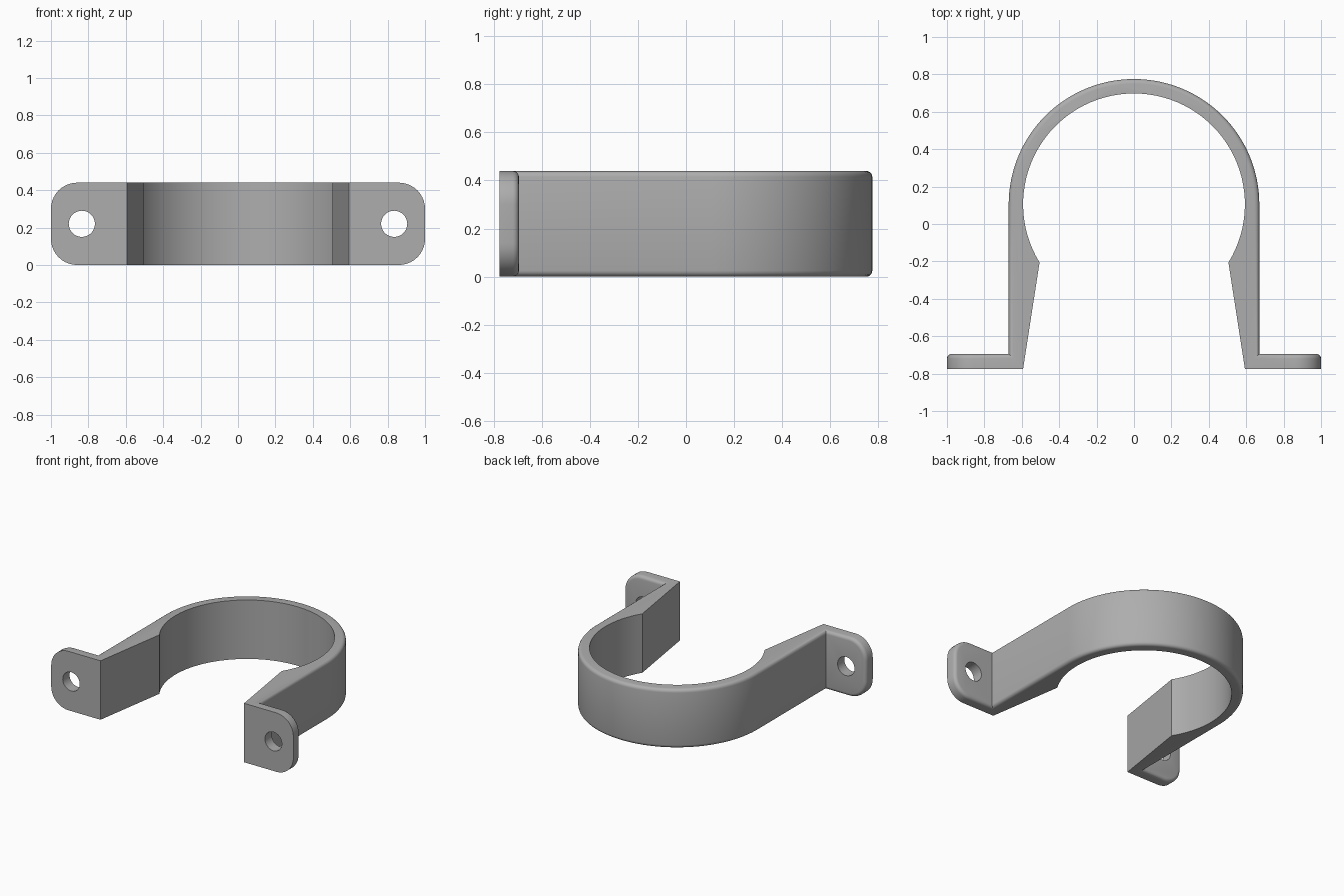
import bpy
import bmesh
from math import cos, sin, pi, hypot, acos, radians

if "Cube" in bpy.data.objects:
    bpy.data.objects.remove(bpy.data.objects["Cube"], do_unlink=True)

HEIGHT = 0.44
CY = 0.105                      # centre of the round strap
R_OUT, R_IN = 0.67, 0.593
FRONT, BACK = -0.775, -0.695    # front and back of the feet
PINCH = 0.505                   # half gap at the narrowest point
STEPS = 64

grey = bpy.data.materials.new("grey metal")
grey.use_nodes = True
colour = (0.42, 0.42, 0.42, 1)
grey.diffuse_color = colour
grey.node_tree.nodes["Principled BSDF"].inputs["Base Color"].default_value = colour


def arc(radius, start, end):
    """Points along an arc around the strap centre."""
    angles = [start + (end - start) * i / STEPS for i in range(STEPS + 1)]
    return [(radius * cos(a), CY + radius * sin(a)) for a in angles]


# Plan outline: right foot, outer strap, left foot, inner strap
dip = acos(PINCH / R_IN)
outline = [(R_IN, FRONT), (1, FRONT), (1, BACK), (R_OUT, BACK)]
outline += arc(R_OUT, 0, pi)
outline += [(-R_OUT, BACK), (-1, BACK), (-1, FRONT), (-R_IN, FRONT)]
outline += arc(R_IN, pi + dip, -dip)

bm = bmesh.new()
base = bm.faces.new([bm.verts.new((x, y, 0)) for x, y in outline])
top = bmesh.ops.extrude_face_region(bm, geom=[base])["geom"]
bmesh.ops.translate(bm, vec=(0, 0, HEIGHT),
                    verts=[g for g in top if isinstance(g, bmesh.types.BMVert)])
bmesh.ops.recalc_face_normals(bm, faces=bm.faces)

# Large rounded corners at the ends of the feet
corners = [e for e in bm.edges
           if all(abs(v.co.x) > 0.99 for v in e.verts)
           and abs(e.verts[0].co.y - e.verts[1].co.y) > 0.01]
bmesh.ops.bevel(bm, geom=corners, offset=0.14, segments=10, profile=0.5,
                affect='EDGES')


# Small fillet along the whole outer rim
def on_rim(v):
    return v.co.y > BACK - 0.01 and hypot(v.co.x, max(v.co.y - CY, 0)) > R_OUT - 0.01


def is_wall_line(e):
    a, b = (v.co for v in e.verts)
    return hypot(a.x - b.x, a.y - b.y) < 0.0001 and abs(a.x) < 0.99


rim = [e for e in bm.edges if all(on_rim(v) for v in e.verts) and not is_wall_line(e)]
bmesh.ops.bevel(bm, geom=rim, offset=0.025, segments=4, profile=0.5,
                affect='EDGES')

mesh = bpy.data.meshes.new("pipe_strap")
bm.to_mesh(mesh)
bm.free()
mesh.materials.append(grey)
strap = bpy.data.objects.new("pipe_strap", mesh)
bpy.context.collection.objects.link(strap)
bpy.context.view_layer.objects.active = strap

# Screw holes through both feet
for side, name in ((1, "left"), (-1, "right")):
    bpy.ops.mesh.primitive_cylinder_add(
        vertices=32, radius=0.07, depth=0.4, rotation=(pi / 2, 0, 0),
        location=(side * 0.835, (FRONT + BACK) / 2, HEIGHT / 2))
    cutter = bpy.context.object
    cutter.name = name + "_hole_cutter"
    cutter.hide_render = True
    cutter.data.materials.append(grey)
    bpy.context.view_layer.objects.active = strap
    cut = strap.modifiers.new(name + "_hole", 'BOOLEAN')
    cut.object = cutter
    cut.operation = 'DIFFERENCE'
    cut.solver = 'EXACT'
    bpy.ops.object.modifier_apply(modifier=cut.name)
    bpy.data.objects.remove(cutter, do_unlink=True)

# Smooth curved faces, keep the hard edges
bpy.ops.object.select_all(action='DESELECT')
strap.select_set(True)
bpy.context.view_layer.objects.active = strap
bpy.ops.object.shade_smooth_by_angle(angle=radians(30))
